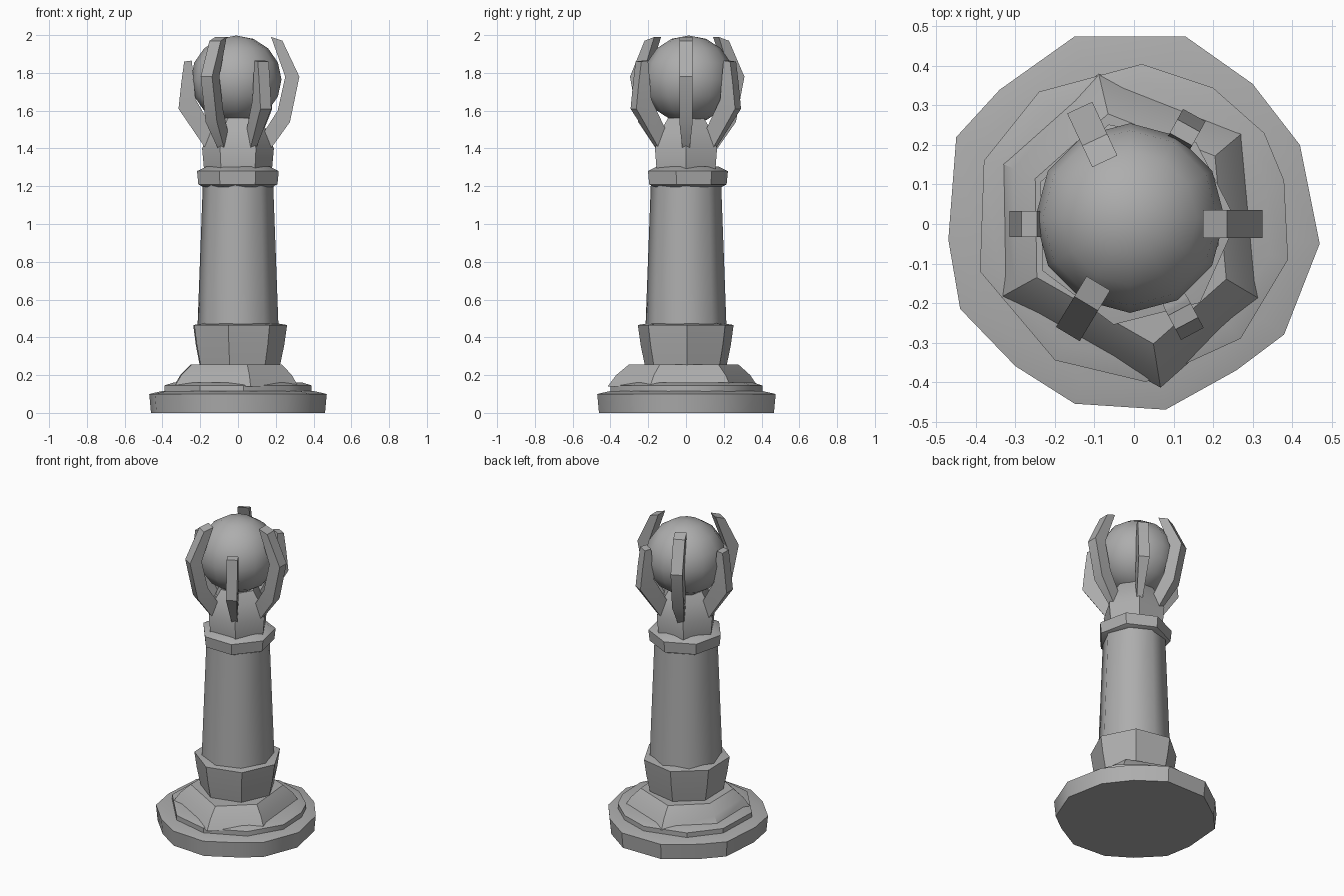
import bpy, bmesh, math
from mathutils import Vector

if "Cube" in bpy.data.objects:
    bpy.data.objects.remove(bpy.data.objects["Cube"])

stone = bpy.data.materials.new("grey_stone")
stone.diffuse_color = (0.42, 0.42, 0.42, 1)
stone.use_nodes = True
stone.node_tree.nodes["Principled BSDF"].inputs["Base Color"].default_value = stone.diffuse_color


def finish(bm, name, angle):
    bmesh.ops.recalc_face_normals(bm, faces=bm.faces)
    mesh = bpy.data.meshes.new(name)
    bm.to_mesh(mesh)
    bm.free()
    mesh.materials.append(stone)
    obj = bpy.data.objects.new(name, mesh)
    bpy.context.collection.objects.link(obj)
    bpy.ops.object.select_all(action='DESELECT')
    obj.select_set(True)
    bpy.context.view_layer.objects.active = obj
    bpy.ops.object.shade_smooth_by_angle(angle=math.radians(angle))
    return obj


def ring(n, r, z, turn=0, cx=0, cy=0):
    """Regular outline at height z."""
    return [(cx + r * math.cos(math.radians(turn) + math.tau * i / n),
             cy + r * math.sin(math.radians(turn) + math.tau * i / n), z) for i in range(n)]


def outline(points, z, scale=1):
    return [(x * scale, y * scale, z) for x, y in points]


def loft(name, rings, angle=35):
    """Closed solid through rings with equal point counts."""
    bm = bmesh.new()
    loops = [[bm.verts.new(p) for p in r] for r in rings]
    n = len(loops[0])
    for a, b in zip(loops, loops[1:]):
        for i in range(n):
            j = (i + 1) % n
            bm.faces.new((a[i], a[j], b[j], b[i]))
    bm.faces.new(loops[0][::-1])
    bm.faces.new(loops[-1])
    return finish(bm, name, angle)


# Uneven foot slab
foot = [(0.47, -0.05), (0.42, 0.20), (0.30, 0.355), (0.13, 0.475), (-0.15, 0.475),
        (-0.34, 0.34), (-0.45, 0.22), (-0.47, -0.04), (-0.44, -0.215), (-0.30, -0.36),
        (-0.15, -0.455), (0.08, -0.47), (0.26, -0.37), (0.38, -0.28)]
loft("foot_slab", [outline(foot, 0, 0.98), outline(foot, 0.10), outline(foot, 0.115, 0.86)])

# Step above the foot
step = [(0.39, -0.09), (0.38, 0.11), (0.33, 0.23), (0.20, 0.345), (0.02, 0.405),
        (-0.24, 0.335), (-0.38, 0.16), (-0.39, -0.12), (-0.20, -0.345), (0.03, -0.40),
        (0.27, -0.29)]
loft("foot_step", [outline(step, 0.10), outline(step, 0.145), outline(step, 0.16, 0.88)])

# Six-sided sloping plinth
plinth = [(0.285, -0.17), (0.25, 0.21), (-0.08, 0.34), (-0.305, 0.14), (-0.30, -0.165),
          (0.06, -0.37)]
loft("plinth", [outline(plinth, 0.14, 1.12), outline(plinth, 0.20), outline(plinth, 0.255, 0.82)])

# Flared collar around the shaft foot
loft("lower_collar", [ring(7, 0.22, 0.24, -50), ring(7, 0.245, 0.36, -50),
                      ring(7, 0.26, 0.465, -50), ring(7, 0.20, 0.475, -50)])

# Tapering shaft
loft("shaft", [ring(8, 0.215, 0.46, -95), ring(8, 0.187, 1.21, -95)], 46)

# Band under the claw cup
loft("upper_band", [ring(7, 0.185, 1.195, -65), ring(7, 0.215, 1.21, -65),
                    ring(7, 0.222, 1.28, -65), ring(7, 0.17, 1.305, -65)])

# Cup holding the ball
loft("cup", [ring(6, 0.18, 1.29, 0), ring(6, 0.19, 1.40, 0),
             ring(6, 0.15, 1.50, 0), ring(6, 0.11, 1.56, 0)])

# Ball
bm = bmesh.new()
bmesh.ops.create_uvsphere(bm, u_segments=12, v_segments=8, radius=0.24)
for v in bm.verts:
    v.co = Vector((v.co.x - 0.01, v.co.y + 0.015, v.co.z * 0.97 + 1.765))
finish(bm, "ball", 50)


def claw(name, degrees, outer, inner, width):
    """Curved claw between outer and inner (radius, height) edges."""
    a = math.radians(degrees)
    out = Vector((math.cos(a), math.sin(a), 0))
    side = Vector((-math.sin(a), math.cos(a), 0))
    rings = []
    for k, ((ro, zo), (ri, zi)) in enumerate(zip(outer, inner)):
        w = width * (0.25 if k == 0 else 0.5)
        rings.append([out * r + side * s + Vector((0, 0, z))
                      for r, z, s in ((ro, zo, -w), (ro, zo, w), (ri, zi, w), (ri, zi, -w))])
    loft(name, rings, 30)


# Three tall claws alternating with three short ones
tall_out = [(0.16, 1.38), (0.275, 1.54), (0.325, 1.78), (0.235, 1.97)]
tall_in = [(0.12, 1.46), (0.21, 1.60), (0.25, 1.78), (0.175, 1.99)]
short_out = [(0.165, 1.39), (0.315, 1.61), (0.30, 1.75), (0.285, 1.86)]
short_in = [(0.12, 1.48), (0.225, 1.66), (0.235, 1.77), (0.245, 1.865)]
for i, (tall, short) in enumerate(((0, 61), (115, 180), (239, 298))):
    claw(f"tall_claw_{i + 1}", tall, tall_out, tall_in, 0.07)
    claw(f"short_claw_{i + 1}", short, short_out, short_in, 0.065)
